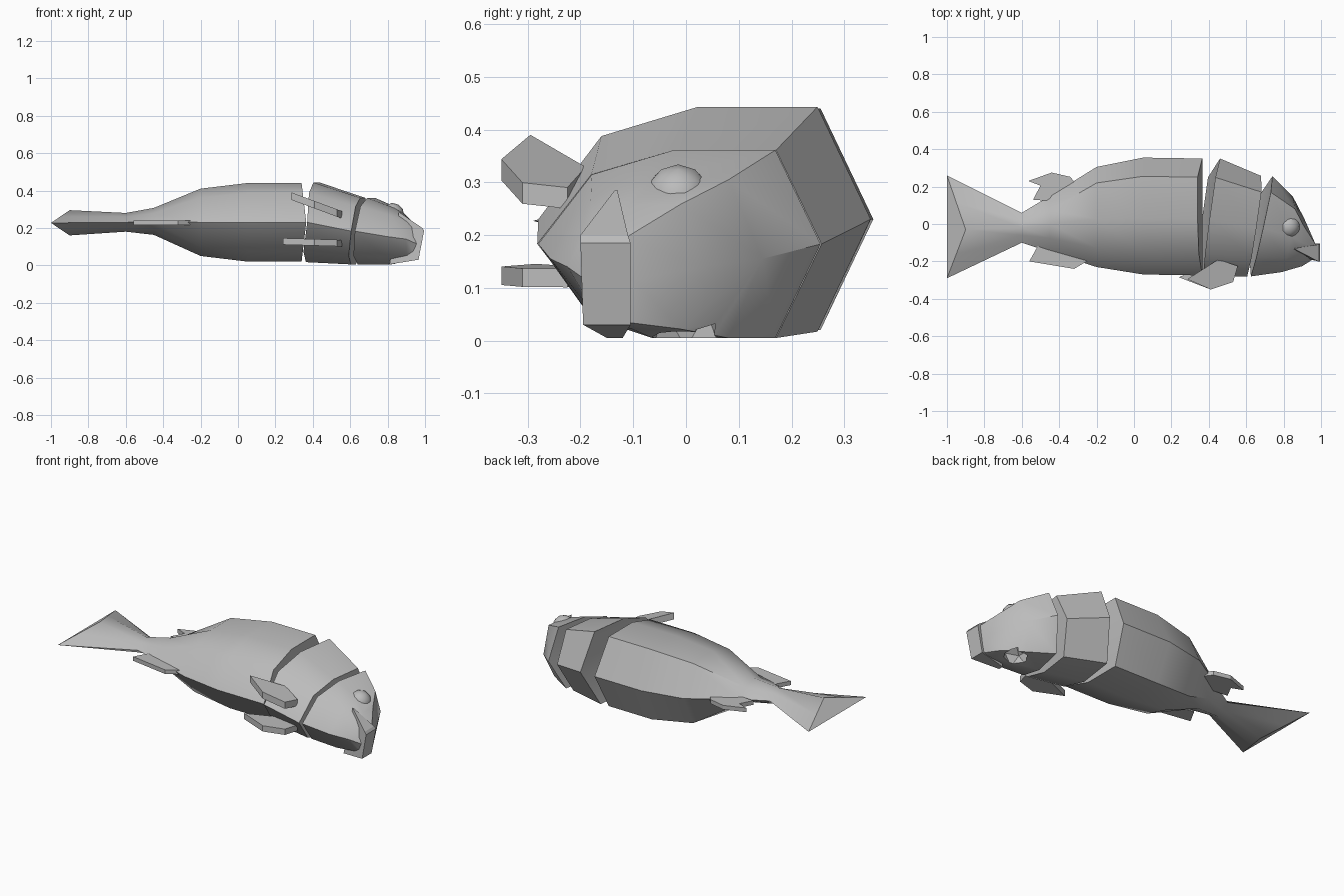
import bpy, bmesh, math
from mathutils import Vector

cube = bpy.data.objects.get("Cube")
if cube:
    bpy.data.objects.remove(cube, do_unlink=True)

grey = bpy.data.materials.new("plain_grey")
grey.use_nodes = True
grey.diffuse_color = (0.5, 0.5, 0.5, 1)
grey.node_tree.nodes["Principled BSDF"].inputs["Base Color"].default_value = (0.5, 0.5, 0.5, 1)

# Half of a cross-section, back to belly: (share of the depth, share of the half thickness)
HALF = [(0.16, 1.0), (0.52, 1.0), (0.81, 0.74)]
SLIM = [(0.25, 0.6), (0.5, 1.0), (0.75, 0.6)]


def finish(name, bm, angle=0):
    bmesh.ops.recalc_face_normals(bm, faces=bm.faces)
    mesh = bpy.data.meshes.new(name)
    bm.to_mesh(mesh)
    bm.free()
    mesh.materials.append(grey)
    obj = bpy.data.objects.new(name, mesh)
    bpy.context.collection.objects.link(obj)
    if angle:
        bpy.ops.object.select_all(action='DESELECT')
        obj.select_set(True)
        bpy.context.view_layer.objects.active = obj
        bpy.ops.object.shade_smooth_by_angle(angle=math.radians(angle))
    return obj


def ring(back_x, belly_x, back_y, belly_y, mid_z, thick, tilt=0, vee=0, half=HALF):
    shares = [(0, 0)] + half + [(1, 0)] + [(f, -h) for f, h in reversed(half)]
    return [Vector((back_x + (belly_x - back_x) * f + tilt * h - vee * abs(h),
                    back_y + (belly_y - back_y) * f, mid_z + thick * h)) for f, h in shares]


def tail_end():
    # Pointed tips above and below a notch
    top, low = Vector((-0.9, -0.03, 0.295)), Vector((-0.9, -0.03, 0.16))
    back, belly = Vector((-1, 0.26, 0.227)), Vector((-1, -0.29, 0.227))
    return [back, back.lerp(top, 0.5), top, belly.lerp(top, 0.5),
            belly, belly.lerp(low, 0.5), low, back.lerp(low, 0.5)]


def loft(name, rings, angle=40):
    bm = bmesh.new()
    loops = [[bm.verts.new(p) for p in r] for r in rings]
    for a, b in zip(loops, loops[1:]):
        for i in range(len(a)):
            j = (i + 1) % len(a)
            bm.faces.new((a[i], a[j], b[j], b[i]))
    for loop in (loops[0], loops[-1]):
        # Upper and lower half of each end
        bm.faces.new(loop[:5])
        bm.faces.new(loop[4:] + loop[:1])
    return finish(name, bm, angle)


def fin(name, outline, z, thick, slope=0):
    # Plate from an outline seen from above, sloping along x
    bm = bmesh.new()
    x0 = outline[0][0]
    low, top = [[bm.verts.new((x, y, z + s * thick / 2 + slope * (x - x0))) for x, y in outline]
                for s in (-1, 1)]
    bm.faces.new(low)
    bm.faces.new(top)
    for i in range(len(low)):
        j = (i + 1) % len(low)
        bm.faces.new((low[i], low[j], top[j], top[i]))
    return finish(name, bm)


def ball(name, centre, radius, angle=0, detail=1):
    bm = bmesh.new()
    bmesh.ops.create_icosphere(bm, subdivisions=detail, radius=radius)
    bmesh.ops.translate(bm, verts=bm.verts, vec=centre)
    return finish(name, bm, angle)


# Rear body with tail
loft("body_and_tail", [
    tail_end(),
    ring(-0.6, -0.6, 0.06, -0.10, 0.23, 0.05, half=SLIM),
    ring(-0.45, -0.45, 0.15, -0.15, 0.235, 0.072, half=SLIM),
    ring(-0.2, -0.2, 0.305, -0.23, 0.23, 0.18),
    ring(0.05, 0.05, 0.355, -0.27, 0.23, 0.21),
    ring(0.365, 0.365, 0.35, -0.275, 0.23, 0.21, vee=0.025)])

# Wedge behind the head
loft("middle_slice", [
    ring(0.46, 0.37, 0.35, -0.28, 0.23, 0.213, 0.02, 0.03),
    ring(0.68, 0.605, 0.257, -0.282, 0.183, 0.178, 0.025, 0.012)])

# Head
head = loft("head", [
    ring(0.74, 0.625, 0.255, -0.28, 0.183, 0.178, 0.025, 0.015),
    ring(0.85, 0.79, 0.145, -0.257, 0.155, 0.15, 0.02),
    ring(0.91, 0.90, 0.03, -0.225, 0.14, 0.118, 0.0),
    ring(0.965, 0.955, -0.10, -0.19, 0.115, 0.08, 0.01)])

# Empty eye socket on the underside
cutter = ball("socket_cutter", (0.82, 0.0, 0.02), 0.075)
cutter.hide_render = True
cutter.hide_viewport = True
cut = head.modifiers.new("socket", 'BOOLEAN')
cut.object = cutter
cut.operation = 'DIFFERENCE'

# Eye on the upper side
ball("eye", (0.825, -0.015, 0.27), 0.064, 50, 2)

# Lips wrapping the mouth, pointed at the top
lip = [(0.86, -0.13, -0.135, 0.285), (0.985, -0.11, -0.2, 0.2),
       (0.995, -0.105, -0.2, 0.185), (0.965, -0.105, -0.195, 0.03), (0.81, -0.12, -0.15, 0.005)]
bm = bmesh.new()
sides = [[bm.verts.new((p[0], p[k], p[3])) for p in lip] for k in (1, 2)]
for side in sides:
    bm.faces.new(side)
for i in range(len(lip)):
    j = (i + 1) % len(lip)
    bm.faces.new((sides[0][i], sides[0][j], sides[1][j], sides[1][i]))
finish("lips", bm)

# Paired chest fins
paddle = [(0.45, -0.19), (0.555, -0.225), (0.53, -0.31), (0.41, -0.35)]
fin("upper_chest_fin", [(0.285, -0.295)] + paddle, 0.37, 0.04, -0.37)
fin("lower_chest_fin", [(0.24, -0.285)] + paddle, 0.128, 0.035, -0.03)

# Back and belly fins
fin("back_fin", [(-0.565, 0.23), (-0.44, 0.275), (-0.34, 0.252), (-0.3, 0.2),
                 (-0.42, 0.12), (-0.54, 0.13), (-0.5, 0.205)], 0.23, 0.025)
fin("belly_fin", [(-0.56, -0.2), (-0.32, -0.24), (-0.245, -0.195),
                  (-0.35, -0.14), (-0.51, -0.11)], 0.228, 0.025)
